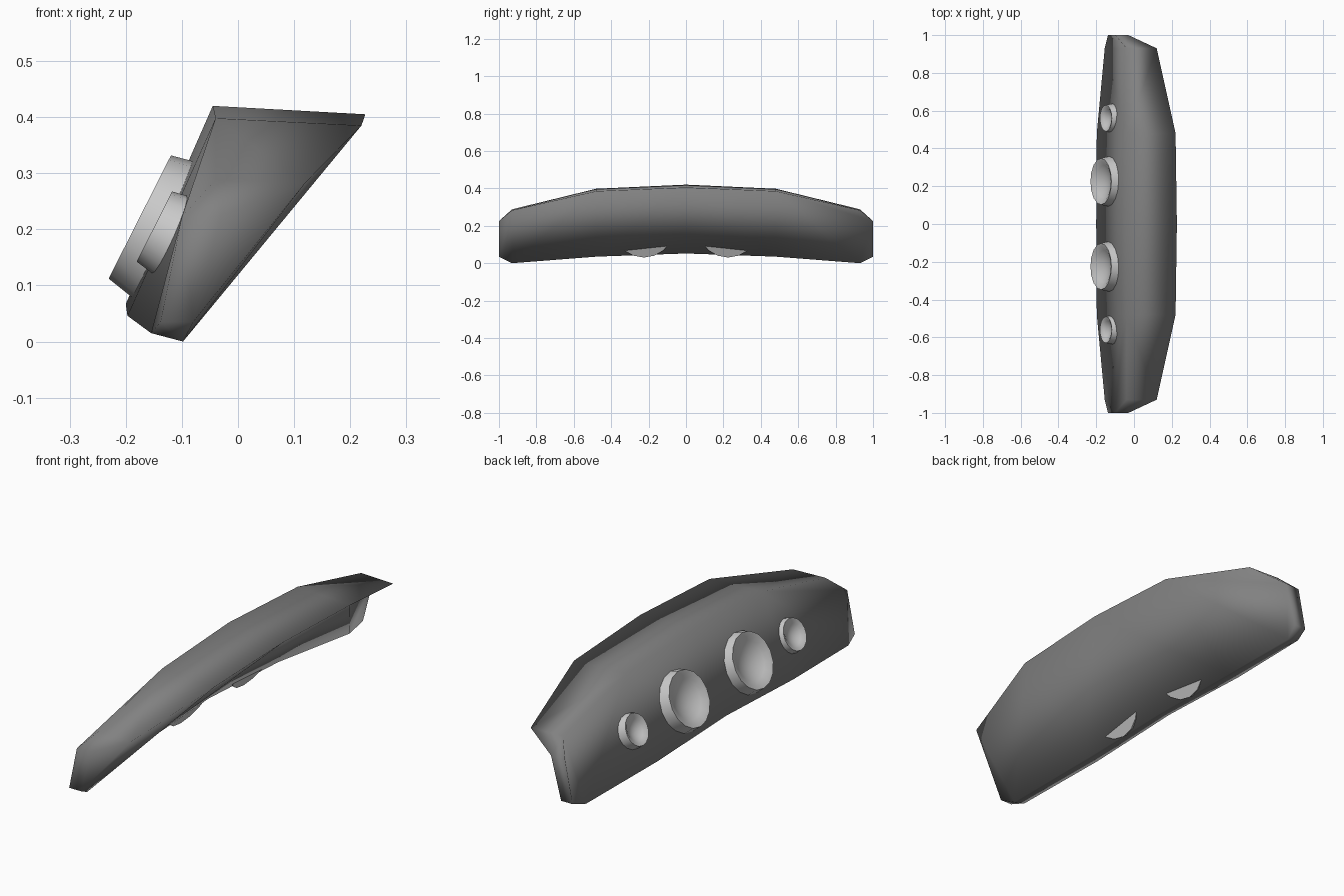
import bpy, bmesh, math
from mathutils import Vector, Matrix

if "Cube" in bpy.data.objects:
    bpy.data.objects.remove(bpy.data.objects["Cube"])


def finish(bm, name, smooth_angle):
    bmesh.ops.recalc_face_normals(bm, faces=bm.faces)
    me = bpy.data.meshes.new(name)
    bm.to_mesh(me)
    bm.free()
    ob = bpy.data.objects.new(name, me)
    bpy.context.collection.objects.link(ob)
    bpy.ops.object.select_all(action='DESELECT')
    ob.select_set(True)
    bpy.context.view_layer.objects.active = ob
    if smooth_angle is None:
        bpy.ops.object.shade_smooth()
    else:
        bpy.ops.object.shade_smooth_by_angle(angle=math.radians(smooth_angle))
    return ob


# Housing cross-sections from the middle outwards:
# y, then (x, z) of hood front, hood back, lower back, lower front
half = [
    (0.00, [(-0.045, 0.42), (0.227, 0.405), (-0.145, 0.052), (-0.20, 0.067)]),
    (0.48, [(-0.04, 0.398), (0.22, 0.385), (-0.135, 0.035), (-0.197, 0.046)]),
    (0.93, [(-0.04, 0.288), (0.12, 0.283), (-0.098, 0.0), (-0.155, 0.015)]),
    (1.00, [(-0.10, 0.222), (-0.03, 0.225), (-0.08, 0.035), (-0.138, 0.035)]),
]

bm = bmesh.new()
middle = [bm.verts.new((x, 0, z)) for x, z in half[0][1]]
for s in (1, -1):
    # Four strips of quads for the main span
    a, b, c = [[bm.verts.new((x, s * y, z)) for x, z in pts] for y, pts in half[1:]]
    for i in range(4):
        j = (i + 1) % 4
        bm.faces.new((middle[i], middle[j], a[j], a[i]))
    # Hood top and underside run straight to the tip
    for i, j in ((0, 1), (2, 3)):
        bm.faces.new((a[i], a[j], b[j], b[i]))
        bm.faces.new((b[i], b[j], c[j], c[i]))
    # Front and back walls: tucked in beneath the hood corner, or full
    for top, low, tucked in ((1, 2, s > 0), (0, 3, s < 0)):
        bm.faces.new((a[top], b[low], a[low]))
        if tucked:
            tris = ((a[top], b[top], c[top]), (a[top], c[top], b[low]),
                    (c[top], c[low], b[low]))
        else:
            tris = ((a[top], b[top], b[low]), (b[top], c[low], b[low]),
                    (b[top], c[top], c[low]))
        for t in tris:
            bm.faces.new(t)
    bm.faces.new(c)
housing = finish(bm, "dashboard_housing", None)
dark = bpy.data.materials.new("dark_grey")
dark.diffuse_color = (0.22, 0.22, 0.22, 1)
dark.use_nodes = True
dark.node_tree.nodes["Principled BSDF"].inputs["Base Color"].default_value = dark.diffuse_color
housing.data.materials.append(dark)


def dial(name, y, x, z, r, inner, taper, depth, bowl, sides=16):
    """Flared dial cup with a hollow bowl, tilted to the sloping face."""
    profile = [(r + taper, -depth), (r, 0)]
    profile += [(inner * k, -bowl * (1 - k * k) - 0.004) for k in (1, 0.8, 0.55, 0.28)]
    m = Vector((-0.89, 0, 0.45)).to_track_quat('Z', 'Y').to_matrix().to_4x4()
    m = Matrix.Translation((x, y, z)) @ m
    bm = bmesh.new()
    rings = [[bm.verts.new(m @ Vector((pr * math.cos(2 * math.pi * k / sides),
                                       pr * math.sin(2 * math.pi * k / sides), pz)))
              for k in range(sides)] for pr, pz in profile]
    for a, b in zip(rings, rings[1:]):
        for k in range(sides):
            n = (k + 1) % sides
            bm.faces.new((a[k], a[n], b[n], b[k]))
    tip = bm.verts.new(m @ Vector((0, 0, -bowl - 0.004)))
    for k in range(sides):
        bm.faces.new((rings[-1][k], rings[-1][(k + 1) % sides], tip))
    bm.faces.new(rings[0])
    finish(bm, name, 40)


# Two large and two small dials, mirrored about the middle
for side, s in (("left", 1), ("right", -1)):
    dial("large_dial_" + side, 0.225 * s, -0.175, 0.222, 0.123, 0.108, 0.027, 0.128, 0.034)
    dial("small_dial_" + side, 0.56 * s, -0.149, 0.205, 0.07, 0.058, 0.012, 0.065, 0.022)
